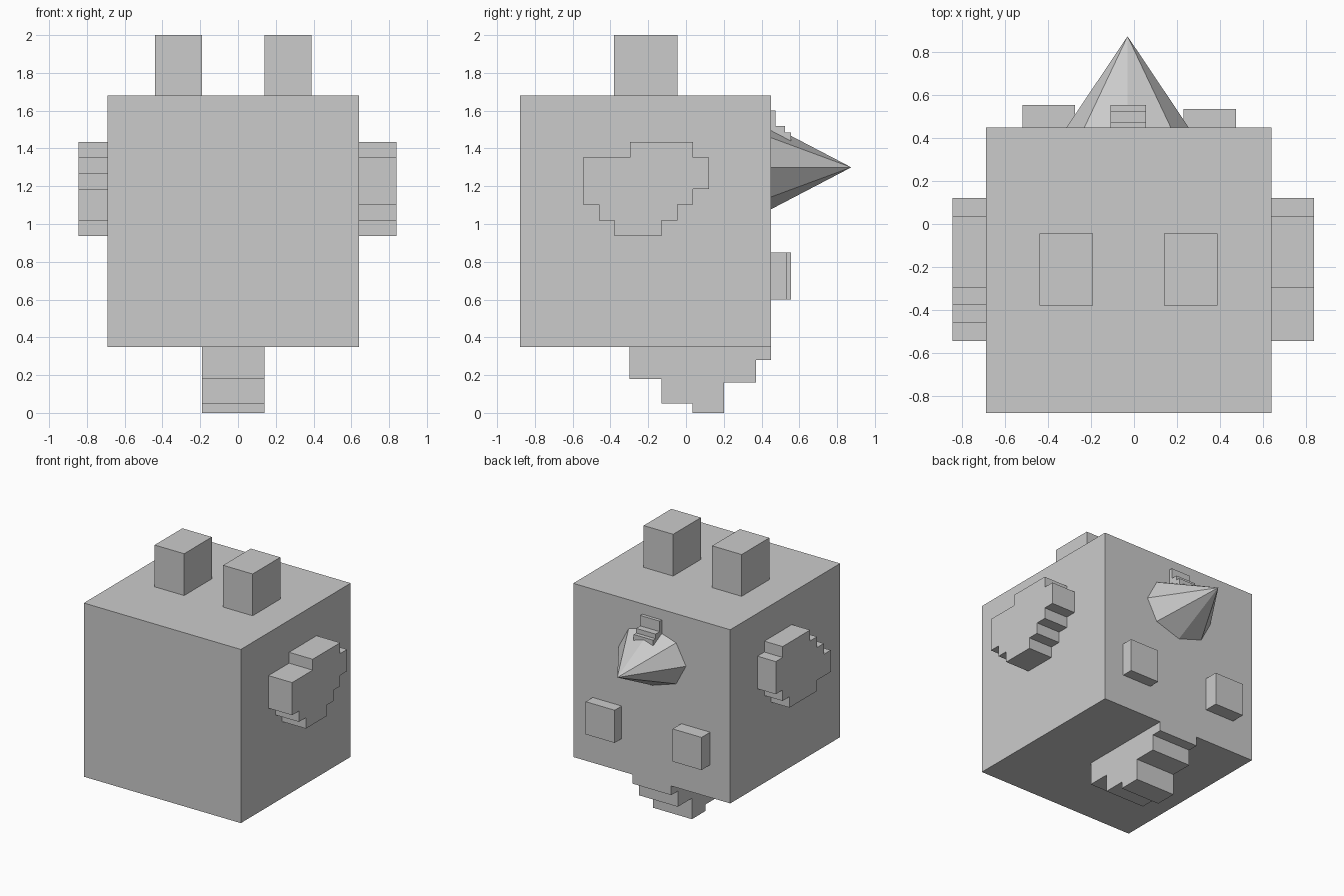
import bpy, bmesh, math

if "Cube" in bpy.data.objects:
    bpy.data.objects.remove(bpy.data.objects["Cube"])

grey = bpy.data.materials.new("plain grey")
grey.diffuse_color = (0.6, 0.6, 0.6, 1)
grey.use_nodes = True
grey.node_tree.nodes["Principled BSDF"].inputs["Base Color"].default_value = grey.diffuse_color


def finish(name, bm):
    bmesh.ops.recalc_face_normals(bm, faces=bm.faces)
    mesh = bpy.data.meshes.new(name)
    bm.to_mesh(mesh)
    bm.free()
    mesh.materials.append(grey)
    obj = bpy.data.objects.new(name, mesh)
    bpy.context.collection.objects.link(obj)
    return obj


def slab(name, profile, x0, x1):
    """Extrude a (y, z) outline along x."""
    bm = bmesh.new()
    face = bm.faces.new([bm.verts.new((x0, y, z)) for y, z in profile])
    ext = bmesh.ops.extrude_face_region(bm, geom=[face])["geom"]
    bmesh.ops.translate(bm, vec=(x1 - x0, 0, 0),
                        verts=[v for v in ext if isinstance(v, bmesh.types.BMVert)])
    return finish(name, bm)


def box(name, x0, x1, y0, y1, z0, z1):
    return slab(name, [(y0, z0), (y1, z0), (y1, z1), (y0, z1)], x0, x1)


def stepped(rows, y0, z_top, cell):
    """Outline of stacked rows, each (first column, end column), top to bottom."""
    right, left = [], []
    for i, (a, b) in enumerate(rows):
        for z in (z_top - i * cell, z_top - (i + 1) * cell):
            for side, col in ((right, b), (left, a)):
                p = (y0 + col * cell, z)
                # drop the middle point of a straight run
                if len(side) > 1 and side[-1][0] == side[-2][0] == p[0]:
                    side[-1] = p
                elif not side or side[-1] != p:
                    side.append(p)
    return right + left[::-1]


# Cube body
box("body", -0.69, 0.64, -0.88, 0.45, 0.35, 1.68)

# Feet pointing up
for side, x in (("left", -0.44), ("right", 0.14)):
    box(side + "_foot", x, x + 0.25, -0.38, -0.045, 1.66, 2.0)

# Stepped wings
right_rows = [(3, 7), (0, 8), (0, 8), (0, 7), (1, 6), (2, 5)]
left_rows = [(3, 7), (2, 8), (1, 8), (0, 8), (0, 7), (2, 6)]
slab("right_wing", stepped(right_rows, -0.545, 1.435, 0.0832), 0.63, 0.84)
slab("left_wing", stepped(left_rows, -0.545, 1.435, 0.0832), -0.845, -0.68)

# Stepped comb underneath
slab("comb", [(-0.30, 0.36), (-0.30, 0.18), (-0.13, 0.18), (-0.13, 0.05),
              (0.035, 0.05), (0.035, 0), (0.2, 0), (0.2, 0.16),
              (0.37, 0.16), (0.37, 0.28), (0.45, 0.28), (0.45, 0.36)], -0.19, 0.14)

# Eyes
box("left_eye", -0.52, -0.275, 0.44, 0.555, 0.60, 0.85)
box("right_eye", 0.23, 0.475, 0.44, 0.535, 0.60, 0.85)

# Eight-sided flattened beak
bm = bmesh.new()
ring = [bm.verts.new((-0.03 + 0.285 * math.cos(i * math.pi / 4), 0.45,
                      1.30 + 0.222 * math.sin(i * math.pi / 4))) for i in range(8)]
tip = bm.verts.new((-0.03, 0.875, 1.30))
bm.faces.new(ring)
for i in range(8):
    bm.faces.new((ring[i], ring[(i + 1) % 8], tip))
finish("beak", bm)

# Small stepped wattle partly sunk in the beak
slab("wattle", [(0.44, 1.60), (0.475, 1.60), (0.475, 1.52), (0.525, 1.52),
                (0.525, 1.485), (0.555, 1.485), (0.555, 1.43), (0.44, 1.43)],
     -0.11, 0.055)
